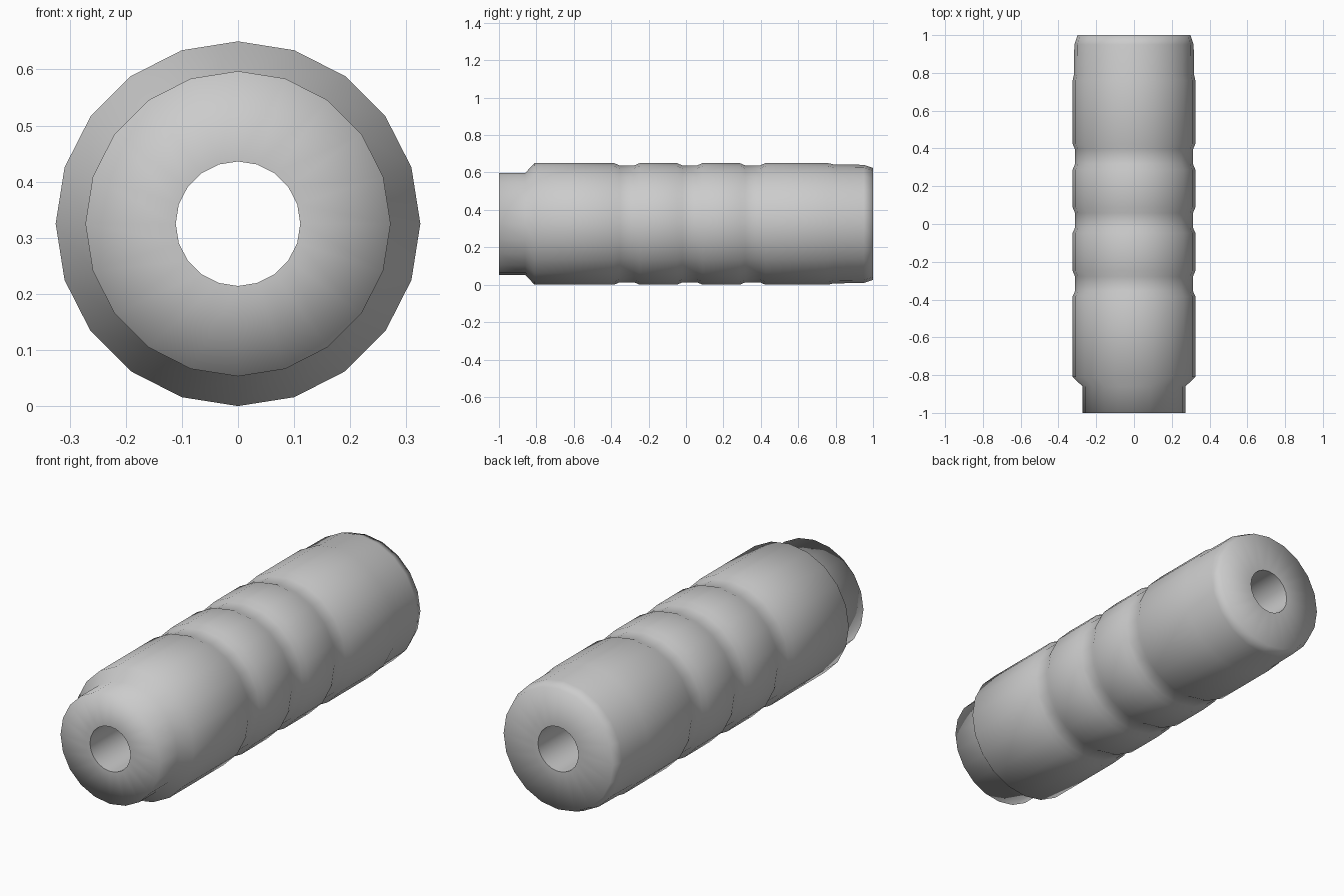
import bpy, bmesh
from math import sin, cos, pi

if "Cube" in bpy.data.objects:
    bpy.data.objects.remove(bpy.data.objects["Cube"])

SIDES = 20
CZ = 0.325      # axis height
HOLE = 0.111    # bore radius
R, G = 0.325, 0.312   # body and groove radius

# outer profile (y, radius) from front to back
profile = [(-1.0, HOLE), (-1.0, 0.272), (-0.86, 0.272), (-0.81, R)]
# three shallow grip grooves
for y in (-0.316, 0.02, 0.356):
    profile += [(y - 0.068, R), (y - 0.038, G), (y + 0.038, G), (y + 0.068, R)]
# slightly narrower back end with a bevelled rim
profile += [(0.76, R), (0.79, 0.318), (0.95, 0.316), (1.0, 0.299), (1.0, HOLE)]

# lathe the closed profile round the y axis; the last strip is the bore wall
bm = bmesh.new()
rings = []
for y, r in profile:
    rings.append([bm.verts.new((r * sin(2 * pi * i / SIDES), y,
                                CZ + r * cos(2 * pi * i / SIDES)))
                  for i in range(SIDES)])
for k, a in enumerate(rings):
    b = rings[(k + 1) % len(rings)]
    for i in range(SIDES):
        j = (i + 1) % SIDES
        bm.faces.new((a[i], a[j], b[j], b[i])).smooth = True
bmesh.ops.recalc_face_normals(bm, faces=bm.faces)

# crisp bore edges
for ring in (rings[0], rings[-1]):
    for i in range(SIDES):
        bm.edges.get((ring[i], ring[(i + 1) % SIDES])).smooth = False

mesh = bpy.data.meshes.new("grooved_handle_sleeve")
bm.to_mesh(mesh)
bm.free()
sleeve = bpy.data.objects.new("grooved_handle_sleeve", mesh)
bpy.context.collection.objects.link(sleeve)
